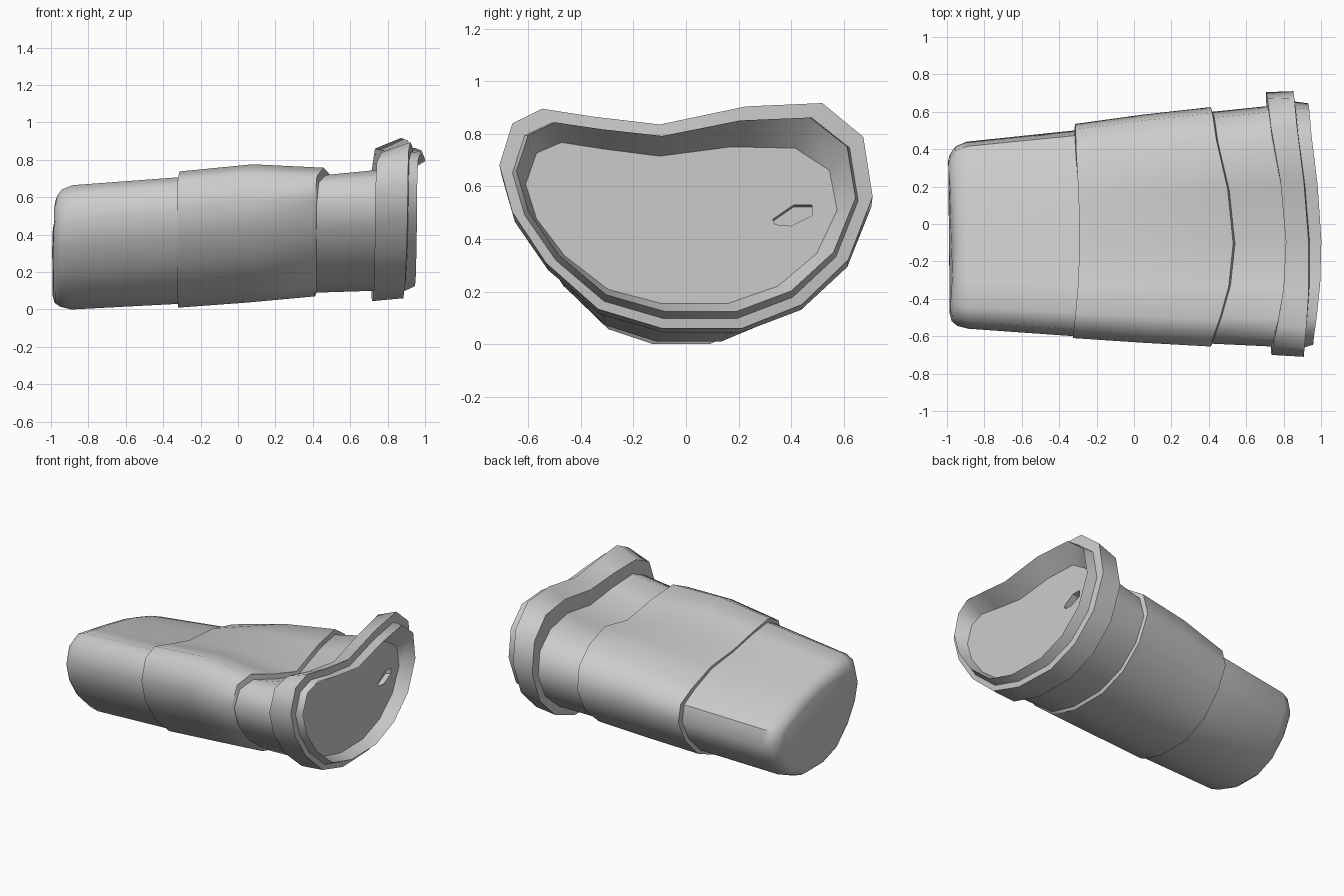
import bpy, bmesh, math

if "Cube" in bpy.data.objects:
    bpy.data.objects.remove(bpy.data.objects["Cube"])

# Kidney-shaped cross-section:
# (y -1..1, height 0..1, top-centre weight, +y shoulder drop weight)
SECTION = [(-1, .725, 0, 0), (-.93, .91, .1, -.08), (-.77, .975, .4, -.08), (-.5, .94, .8, 0),
           (-.14, .905, 1, .15), (.32, .985, .75, .53), (.73, 1, .25, .92), (.95, .85, .08, .66),
           (1, .585, 0, .27), (.87, .305, 0, 0), (.62, .105, 0, 0), (.3, 0, 0, 0),
           (-.13, 0, 0, 0), (-.47, .085, 0, 0), (-.75, .29, 0, 0), (-.93, .515, 0, 0)]


def ring(x, y0, y1, z0, z1, bump=0, tilt=-.02, dip=1, drop=0):
    """One section at x; bump pushes its top forward, drop lowers its +y shoulder."""
    pts = []
    for u, s, t, w in SECTION:
        y = (y0 + y1) / 2 + u * (y1 - y0) / 2
        s += (1 - dip) * (1 - s) * t - drop * w
        pts.append((x + bump * t + tilt * y, y, z0 + s * (z1 - z0)))
    return pts


def finish(bm, name, angle):
    bmesh.ops.recalc_face_normals(bm, faces=bm.faces)
    me = bpy.data.meshes.new(name)
    bm.to_mesh(me)
    bm.free()
    ob = bpy.data.objects.new(name, me)
    bpy.context.collection.objects.link(ob)
    bpy.ops.object.select_all(action='DESELECT')
    ob.select_set(True)
    bpy.context.view_layer.objects.active = ob
    bpy.ops.object.shade_smooth_by_angle(angle=math.radians(angle))


def bridge(bm, a, b):
    n = len(a)
    for i in range(n):
        j = (i + 1) % n
        bm.faces.new((a[i], a[j], b[j], b[i]))


def loft(name, rings, cap_start=False, angle=50):
    bm = bmesh.new()
    loops = [[bm.verts.new(p) for p in r] for r in rings]
    for a, b in zip(loops, loops[1:]):
        bridge(bm, a, b)
    if cap_start:
        bm.faces.new(loops[0])
    finish(bm, name, angle)


# Rounded closed end
shell_end = ring(-.32, -.60, .50, .03, .71, .04, .0, .9, .26)
loft("closed_end", [
    ring(-.99, -.48, .34, .07, .57, .02, -.01, .4, .27),
    ring(-.98, -.52, .375, .035, .605, .02, -.01, .4, .27),
    ring(-.95, -.545, .415, .015, .64, .01, -.01, .4, .27),
    ring(-.89, -.56, .44, .0, .663, 0, -.01, .45, .27),
    shell_end], True)

# Middle sleeve with a small step at both ends
neck_start = ring(.42, -.64, .60, .09, .735, .12, 0, 1.8, .10)
loft("sleeve", [
    shell_end,
    ring(-.32, -.61, .535, .01, .74, .03, .01, .9, .26),
    ring(.05, -.635, .585, .037, .785, .07, 0, 1.2, .19),
    ring(.41, -.655, .625, .07, .775, .12, 0, 1.8, .11),
    neck_start])

# Neck between sleeve and rim
neck_end = ring(.725, -.655, .63, .10, .765, .09, -.02, 1.4, .05)
loft("neck", [neck_start, neck_end])

# Wide rim band
lip_base = ring(.885, -.66, .655, .098, .862, .05, -.04)
loft("rim_band", [
    neck_end,
    ring(.72, -.70, .705, .045, .86, .09),
    ring(.88, -.71, .71, .06, .917, .05, -.04),
    lip_base])

# Inner lip and cavity wall
floor_ring = ring(.865, -.61, .575, .155, .78, .0, -.02, 1, .06)
loft("lip", [
    lip_base,
    ring(.945, -.645, .645, .125, .862, .055, -.02),
    floor_ring])

# Cavity floor with a small recessed hole
bm = bmesh.new()


def edge_loop(pts):
    vs = [bm.verts.new(p) for p in pts]
    return vs, [bm.edges.new((vs[i - 1], vs[i])) for i in range(len(vs))]


HOLE = [(.33, .475), (.34, .455), (.40, .45), (.48, .49), (.48, .53), (.41, .53)]
outer, outer_edges = edge_loop(floor_ring)
hole, hole_edges = edge_loop([(.865 - .02 * y, y, z) for y, z in HOLE])
bmesh.ops.triangle_fill(bm, edges=outer_edges + hole_edges, use_beauty=True,
                        normal=(1, 0, 0))
for f in [f for f in bm.faces if all(v in hole for v in f.verts)]:
    bm.faces.remove(f)
back = [bm.verts.new((.815, y, z - .008)) for y, z in HOLE]
bridge(bm, hole, back)
bm.faces.new(back)
finish(bm, "cavity_floor", 30)
